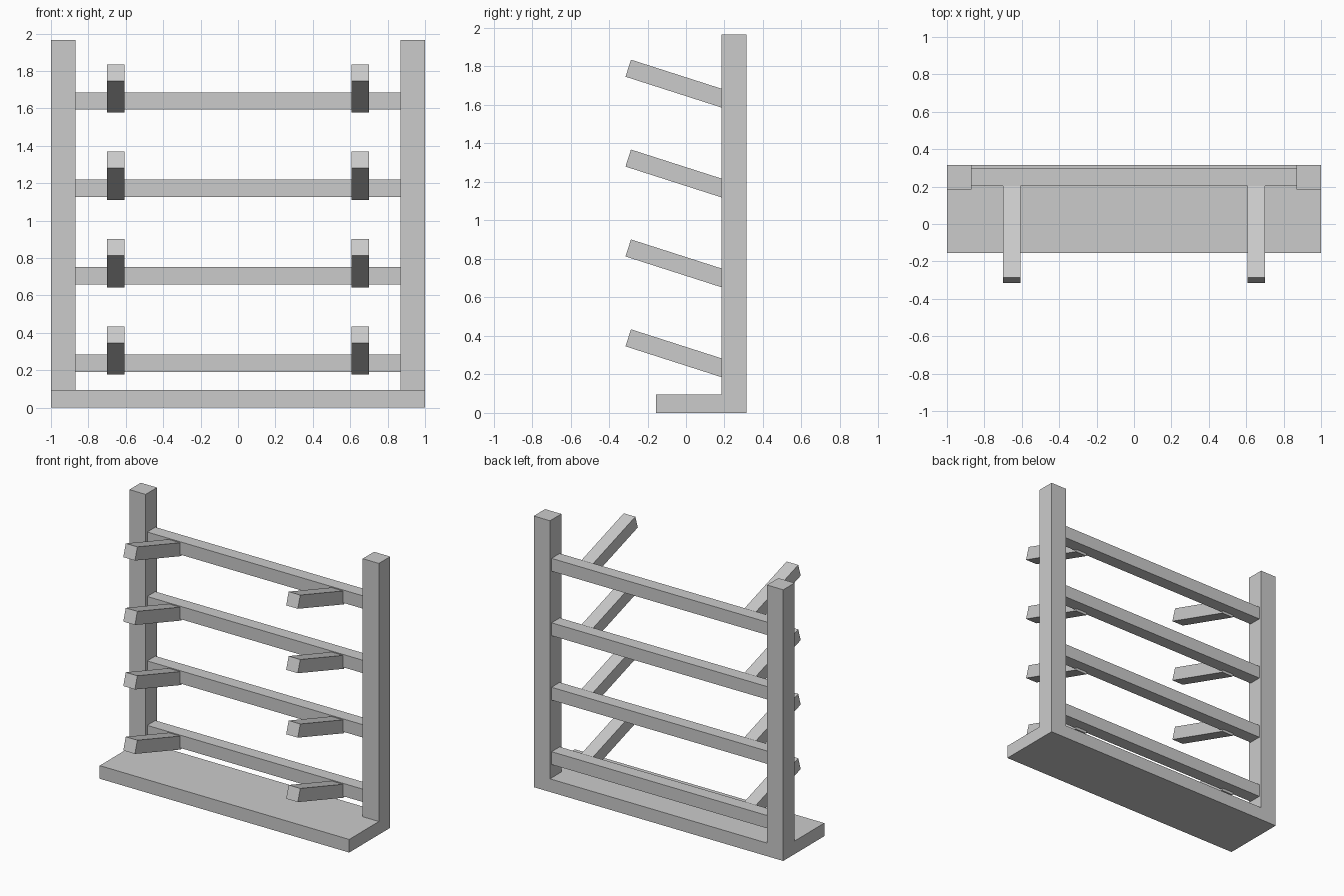
import bpy
from math import atan2
from mathutils import Matrix, Vector

cube = bpy.data.objects.get("Cube")
if cube:
    bpy.data.objects.remove(cube, do_unlink=True)

grey = bpy.data.materials.new("plain_grey")
grey.use_nodes = True
colour = (0.6, 0.6, 0.6, 1)
grey.diffuse_color = colour
grey.node_tree.nodes["Principled BSDF"].inputs["Base Color"].default_value = colour


def box(name, centre, size, tilt=0):
    """A beam of the given size, tilted about the x axis."""
    bpy.ops.mesh.primitive_cube_add(size=1)
    obj = bpy.context.object
    obj.name = name
    obj.data.transform(Matrix.Rotation(tilt, 4, 'X') @ Matrix.Diagonal(Vector((*size, 1))))
    obj.location = centre
    obj.data.materials.append(grey)
    return obj


# Base plank
box("base", (0, 0.08, 0.0475), (2, 0.47, 0.095))

# Uprights at the back corners
for side, x in (("left", 0.935), ("right", -0.935)):
    box(side + "_post", (x, 0.25, 1.03), (0.13, 0.13, 1.87))

# Cross rails, each with two arms rising to the front
slope = atan2(-0.17, 0.53)
for i in range(4):
    z = 0.238 + i * 0.467
    box(f"rail_{i + 1}", (0, 0.25, z), (1.74, 0.093, 0.093))
    for side, x in (("left", 0.653), ("right", -0.653)):
        box(f"{side}_arm_{i + 1}", (x, -0.035, z + 0.067), (0.093, 0.557, 0.093), slope)
